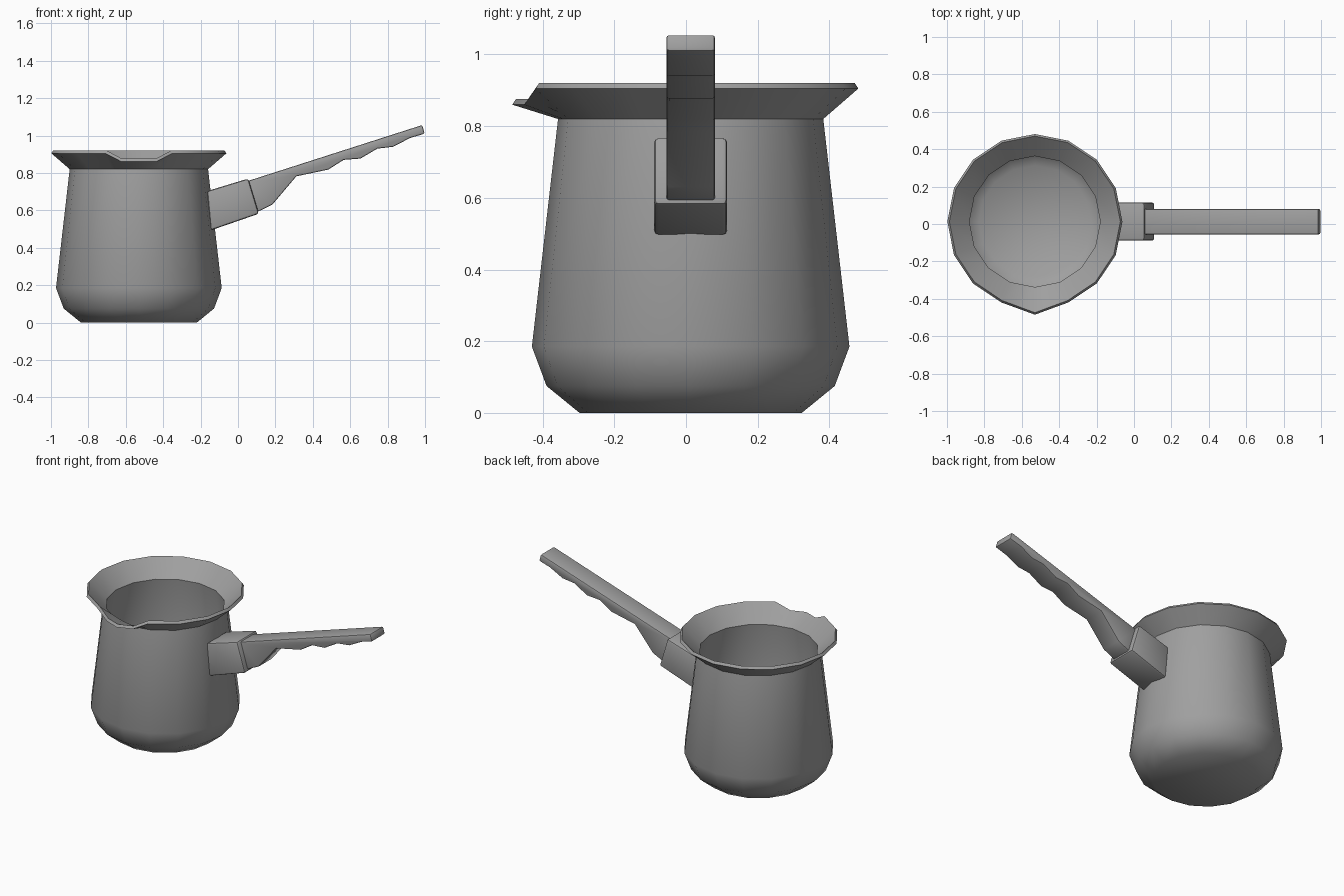
import bpy, bmesh
from math import sin, cos, pi, radians

cube = bpy.data.objects.get("Cube")
if cube:
    bpy.data.objects.remove(cube, do_unlink=True)

CX, CY = -0.53, 0.013  # pot axis

steel = bpy.data.materials.new("brushed grey")
steel.use_nodes = True
GREY = (0.35, 0.35, 0.35, 1)
steel.diffuse_color = GREY
steel.node_tree.nodes["Principled BSDF"].inputs["Base Color"].default_value = GREY


def finish(name, bm, angle, bevel=0):
    bmesh.ops.recalc_face_normals(bm, faces=bm.faces)
    mesh = bpy.data.meshes.new(name)
    bm.to_mesh(mesh)
    bm.free()
    mesh.materials.append(steel)
    ob = bpy.data.objects.new(name, mesh)
    bpy.context.collection.objects.link(ob)
    bpy.ops.object.select_all(action='DESELECT')
    ob.select_set(True)
    bpy.context.view_layer.objects.active = ob
    if bevel:
        mod = ob.modifiers.new("soft_edges", 'BEVEL')
        mod.width = bevel
        mod.segments = 2
        mod.limit_method = 'ANGLE'
        mod.angle_limit = radians(50)
        bpy.ops.object.modifier_apply(modifier=mod.name)
    bpy.ops.object.shade_smooth_by_angle(angle=radians(angle))
    return ob


def extruded(name, outline, half_width, bevel):
    """Side outline in x, z given a width along y."""
    bm = bmesh.new()
    sides = [[bm.verts.new((x, CY + s * half_width, z)) for x, z in outline]
             for s in (-1, 1)]
    bm.faces.new(sides[0])
    bm.faces.new(sides[1])
    n = len(outline)
    for i in range(n):
        j = (i + 1) % n
        bm.faces.new((sides[0][i], sides[0][j], sides[1][j], sides[1][i]))
    return finish(name, bm, 40, bevel)


# Pot: outer wall, lip, then inner wall, as radius and height
profile = [(0.31, 0), (0.402, 0.075), (0.443, 0.185), (0.37, 0.82),
           (0.468, 0.905), (0.457, 0.921),
           (0.35, 0.82), (0.425, 0.185), (0.388, 0.085), (0.30, 0.018)]
# Sixteen sides, with the two front sides halved for the spout (0 = front)
steps = [0, 0.5] + list(range(1, 16)) + [15.5]

bm = bmesh.new()
rings = []
for r, z in profile:
    ring = []
    for s in steps:
        a = s * pi / 8
        rad, h = r, z
        if s % 1:
            rad *= cos(pi / 16)
        if z > 0.85 and (s < 1 or s > 15):  # pouring spout
            rad += 0.014 if s else 0.03
            h -= 0.045
        ring.append(bm.verts.new((CX + rad * sin(a), CY - rad * cos(a), h)))
    rings.append(ring)
n = len(steps)
for low, high in zip(rings, rings[1:]):
    for i in range(n):
        j = (i + 1) % n
        bm.faces.new((low[i], low[j], high[j], high[i]))
bm.faces.new(rings[0])
bm.faces.new(rings[-1])
finish("pot", bm, 45)

# Socket block joining the handle to the pot
extruded("handle_socket",
         [(-0.165, 0.703), (0.055, 0.77), (0.112, 0.582), (-0.146, 0.493)],
         0.102, 0.013)

# Handle with finger grips underneath
extruded("handle",
         [(0.04, 0.753), (0.985, 1.056), (0.998, 1.01), (0.92, 0.987),
          (0.83, 0.94), (0.745, 0.93), (0.655, 0.877), (0.565, 0.87),
          (0.483, 0.818), (0.312, 0.782), (0.184, 0.631), (0.09, 0.585)],
         0.068, 0.008)
